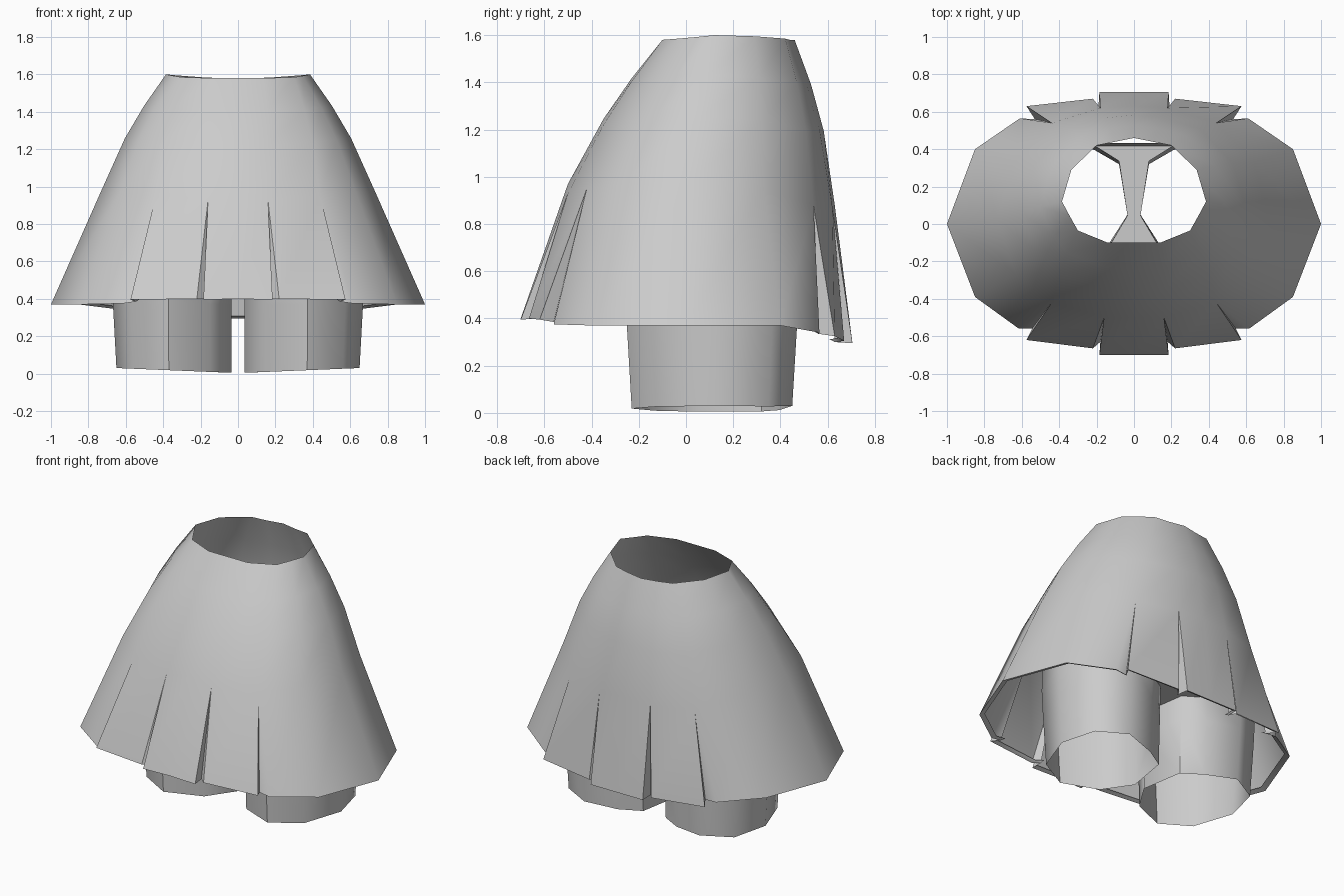
import bpy, bmesh, math
from mathutils import Vector

if "Cube" in bpy.data.objects:
    bpy.data.objects.remove(bpy.data.objects["Cube"])

cloth = bpy.data.materials.new("grey_cloth")
cloth.diffuse_color = (0.6, 0.6, 0.6, 1)
cloth.use_nodes = True
cloth.node_tree.nodes["Principled BSDF"].inputs["Base Color"].default_value = cloth.diffuse_color


def finish(name, bm, angle):
    bmesh.ops.remove_doubles(bm, verts=bm.verts, dist=0.0005)
    bmesh.ops.dissolve_degenerate(bm, edges=bm.edges, dist=0.0005)
    bmesh.ops.recalc_face_normals(bm, faces=bm.faces)
    mesh = bpy.data.meshes.new(name)
    bm.to_mesh(mesh)
    bm.free()
    mesh.materials.append(cloth)
    obj = bpy.data.objects.new(name, mesh)
    bpy.context.collection.objects.link(obj)
    bpy.ops.object.select_all(action='DESELECT')
    bpy.context.view_layer.objects.active = obj
    obj.select_set(True)
    bpy.ops.object.shade_smooth_by_angle(angle=math.radians(angle))
    return obj


def mirror(p):
    return Vector((-p[0], p[1], p[2]))


def add_face(bm, pts):
    """Add a face and its mirror image."""
    bm.faces.new([bm.verts.new(p) for p in pts])
    bm.faces.new([bm.verts.new(mirror(p)) for p in reversed(pts)])


def strip(bm, lower, upper):
    for i in range(len(lower) - 1):
        quad = [lower[i], lower[i + 1], upper[i + 1], upper[i]]
        add_face(bm, [p for k, p in enumerate(quad) if p != quad[k - 1]])


# Skirt: right half, columns run from front centre to back centre
waist = [(0, -.10, 1.58), (.14, -.10, 1.58), (.30, -.035, 1.585), (.345, .045, 1.592),
         (.385, .12, 1.60), (.335, .29, 1.595), (.20, .42, 1.585), (.10, .44, 1.58), (0, .46, 1.58)]
fold_tops = [(0, -.50, .97), (.16, -.50, .93), (.44, -.42, .95), (.63, -.27, .97),
             (.73, .02, .98), (.64, .33, .95), (.44, .54, .88), (.18, .62, .87), (0, .63, .88)]
# Hem: a column with three points is a pleat (edge, tucked fold, edge)
hem = [[(0, -.70, .40)],
       [(.185, -.70, .395), (.18, -.63, .40), (.22, -.665, .40)],
       [(.575, -.62, .395), (.545, -.56, .385), (.615, -.56, .375)],
       [(.85, -.39, .37)], [(1, 0, .37)], [(.85, .40, .37)],
       [(.61, .565, .34), (.53, .56, .335), (.575, .63, .325)],
       [(.22, .67, .305), (.19, .63, .30), (.185, .705, .295)],
       [(0, .705, .295)]]


def body_ring(t):
    """Ring between waist and fold tops, bulging gently outward."""
    ring = []
    for a, b in zip(waist, fold_tops):
        p = Vector(a).lerp(Vector(b), t)
        out = Vector((p.x, p.y - .12, 0)).normalized()
        p += out * .03 * 4 * t * (1 - t)
        ring.append(p)
    return ring


bm = bmesh.new()
rings = [body_ring(t) for t in (0, .27, .55, 1)]
for a, b in zip(rings, rings[1:]):
    strip(bm, b, a)
upper, lower = [], []
for top, group in zip(rings[-1], hem):
    for p in group:
        upper.append(top)
        lower.append(Vector(p))
strip(bm, lower, upper)
# Turned-in rim along the hem
rim = [Vector((p.x * .965, p.y * .965, p.z + .012)) for p in lower]
strip(bm, rim, lower)
finish("pleated_skirt", bm, 50)

# Shorts: each leg is an open tube, joined by a saddle at the crotch
leg = [(.15, -.13), (.035, .05), (.08, .32), (.21, .395), (.41, .45),
       (.59, .35), (.65, .12), (.56, -.13), (.37, -.23)]


def leg_ring(z, grow):
    pts = []
    for i, (x, y) in enumerate(leg):
        nx = x if i < 4 else .34 + (x - .34) * grow
        height = z if z > .1 else .005 + .025 * max(0, x - .05) / .6
        if z < .1 and y > .4:
            height += .01
        pts.append(Vector((nx, .11 + (y - .11) * grow, height)))
    return pts


bm = bmesh.new()
levels = [leg_ring(0, 1), leg_ring(.37, 1.06), leg_ring(.52, 1.08)]
for a, b in zip(levels, levels[1:]):
    strip(bm, a + a[:1], b + b[:1])
crotch = levels[-1]
for i in range(3):
    p, q = crotch[i], crotch[i + 1]
    bm.faces.new([bm.verts.new(v) for v in (p, q, mirror(q), mirror(p))])
# Hips above the crotch, hidden under the skirt
outer = crotch[3:] + crotch[:1]
front, back = crotch[0], crotch[3]
outer = [Vector((0, back.y, back.z))] + outer + [Vector((0, front.y, front.z))]
hips = [Vector((p.x * .97, .11 + (p.y - .11) * 1.05, .85)) for p in outer]
strip(bm, outer, hips)
finish("under_shorts", bm, 50)
